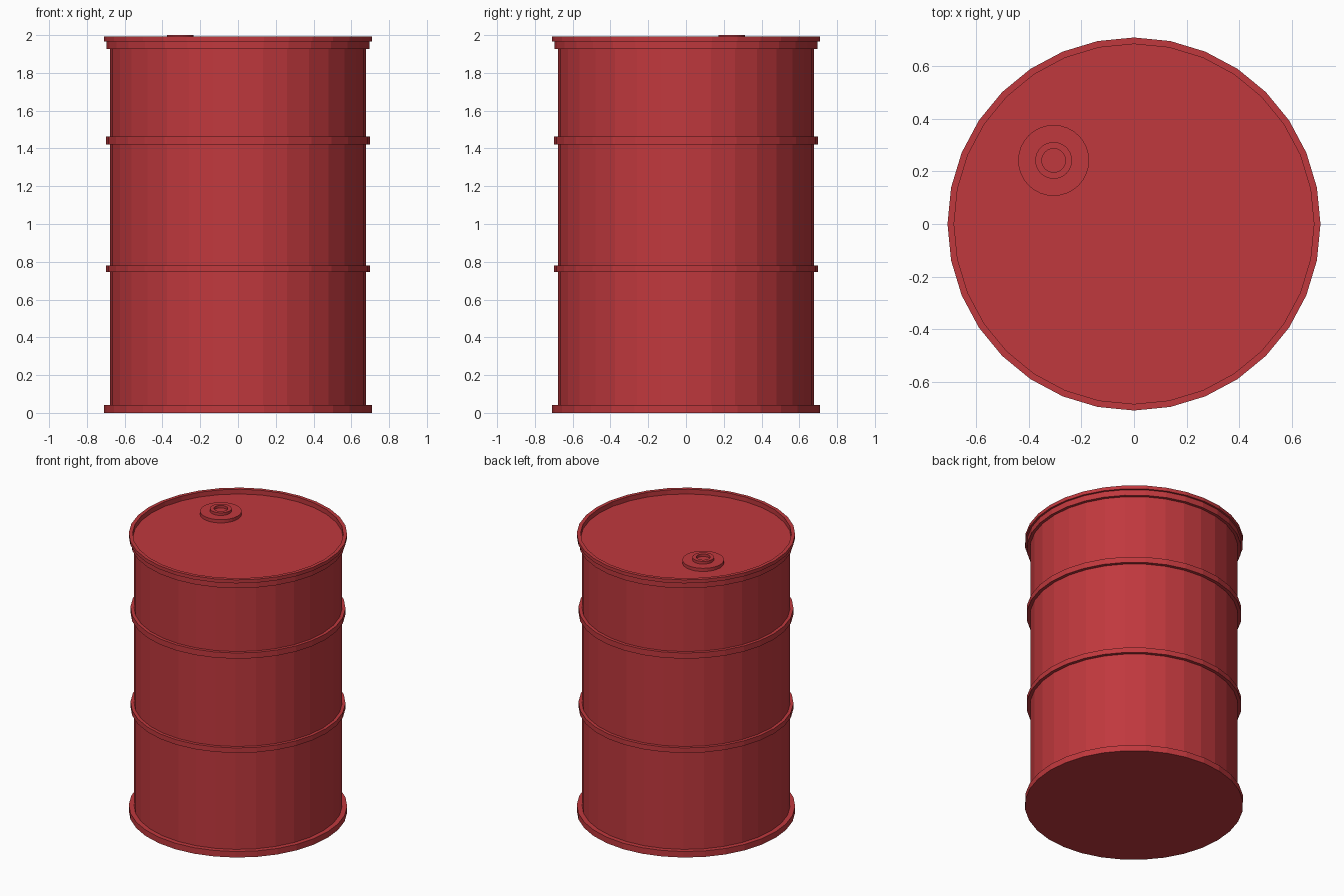
import bpy, bmesh, math

if "Cube" in bpy.data.objects:
    bpy.data.objects.remove(bpy.data.objects["Cube"])

red = bpy.data.materials.new("drum_red")
red.diffuse_color = (0.53, 0.04, 0.047, 1)
red.use_nodes = True
red.node_tree.nodes["Principled BSDF"].inputs["Base Color"].default_value = red.diffuse_color


def lathe(name, profile, sides=32, loc=(0, 0, 0)):
    """Revolve an (r, z) profile around z; r = 0 ends become capped faces."""
    bm = bmesh.new()
    rings = []
    for r, z in profile:
        rings.append([bm.verts.new((r * math.cos(2 * math.pi * i / sides),
                                    r * math.sin(2 * math.pi * i / sides), z))
                      for i in range(sides)])
    for a, b in zip(rings, rings[1:]):
        for i in range(sides):
            j = (i + 1) % sides
            bm.faces.new((a[i], a[j], b[j], b[i]))
    bm.faces.new(rings[0][::-1])
    bm.faces.new(rings[-1])
    bmesh.ops.recalc_face_normals(bm, faces=bm.faces)
    me = bpy.data.meshes.new(name)
    bm.to_mesh(me)
    bm.free()
    me.materials.append(red)
    ob = bpy.data.objects.new(name, me)
    ob.location = loc
    bpy.context.collection.objects.link(ob)
    return ob


# Drum shell: foot rim, two rolling hoops, stepped top rim, recessed lid
BODY, HOOP, RIM = 0.677, 0.699, 0.71
profile = [(RIM, 0), (RIM, 0.043), (BODY, 0.043)]
for z0, z1 in ((0.745, 0.781), (1.421, 1.462)):
    profile += [(BODY, z0), (HOOP, z0), (HOOP, z1), (BODY, z1)]
profile += [(BODY, 1.926), (0.697, 1.926), (0.697, 1.967), (RIM, 1.967),
            (RIM, 1.992), (0.685, 1.992), (0.685, 1.958)]
lathe("drum_body", profile)

# Bung: wide flange with a hollow cap ring
lathe("bung", [(0.135, 1.957), (0.135, 1.981), (0.07, 1.981), (0.07, 2.0),
               (0.045, 2.0), (0.045, 1.982)], loc=(-0.306, 0.242, 0))
